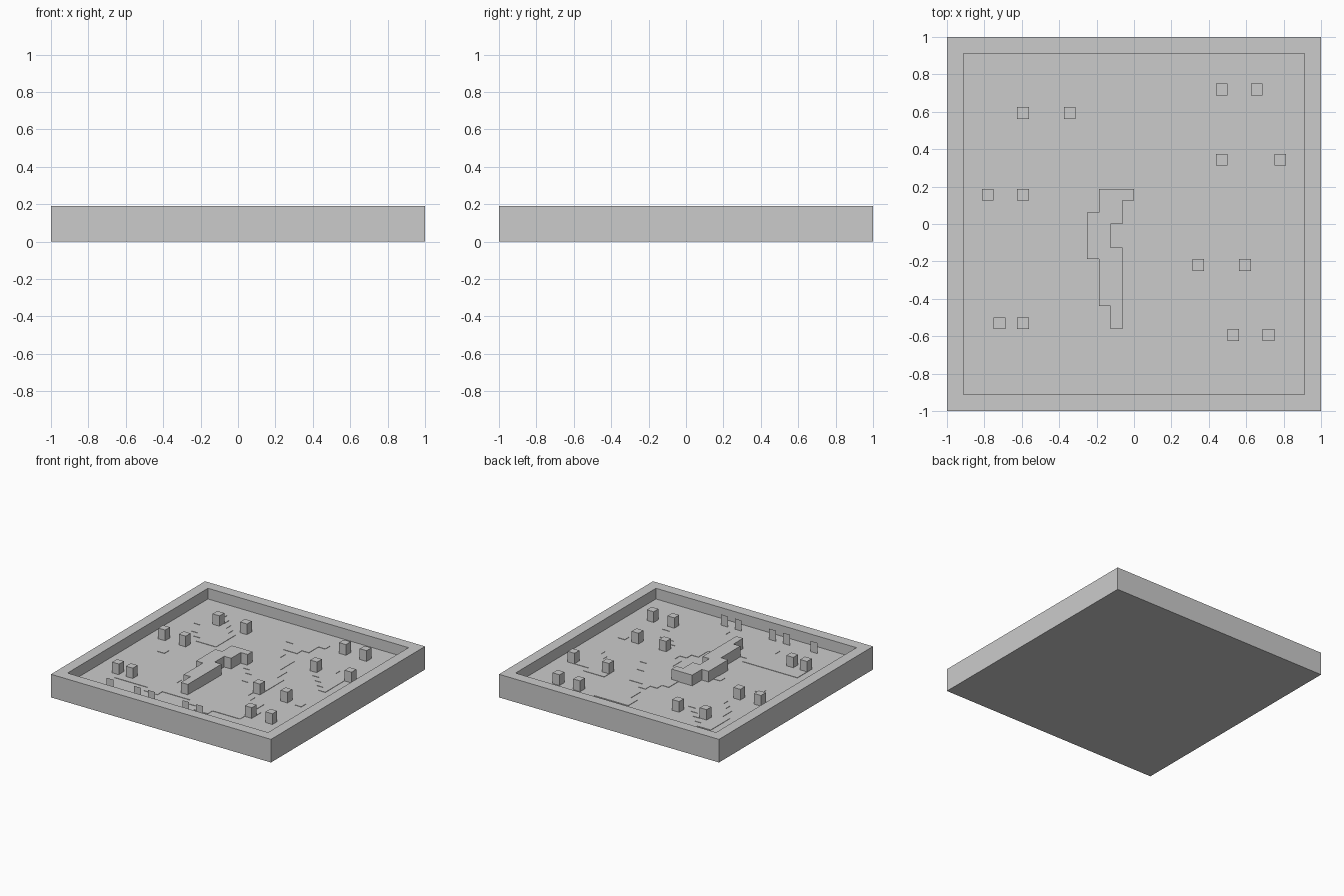
import bpy, bmesh
from mathutils import Vector, noise

if "Cube" in bpy.data.objects:
    bpy.data.objects.remove(bpy.data.objects["Cube"])

C = 1 / 16            # grid cell
RIM, FLOOR = 0.19, 0.102


def finish(bm, name):
    bmesh.ops.recalc_face_normals(bm, faces=bm.faces)
    me = bpy.data.meshes.new(name)
    bm.to_mesh(me)
    bm.free()
    ob = bpy.data.objects.new(name, me)
    bpy.context.collection.objects.link(ob)
    return ob


def prism(name, pts, z0, z1):
    """Extrude a flat outline from z0 up to z1, leaving the base open."""
    bm = bmesh.new()
    f = bm.faces.new([bm.verts.new((x, y, z0)) for x, y in pts])
    ext = bmesh.ops.extrude_face_region(bm, geom=[f], use_keep_orig=False)
    for v in ext["geom"]:
        if isinstance(v, bmesh.types.BMVert):
            v.co.z = z1
    return finish(bm, name)


def rect(x0, y0, x1, y1):
    return [(x0, y0), (x1, y0), (x1, y1), (x0, y1)]


# tray: block with its top inset and pushed down to the floor
bm = bmesh.new()
bmesh.ops.create_cube(bm, size=2)
for v in bm.verts:
    v.co.z = RIM if v.co.z > 0 else 0
top = max(bm.faces, key=lambda f: f.calc_center_median().z)
bmesh.ops.inset_region(bm, faces=[top], thickness=2 * C)
inner = bmesh.ops.extrude_face_region(bm, geom=[top], use_keep_orig=False)
for v in inner["geom"]:
    if isinstance(v, bmesh.types.BMVert):
        v.co.z = FLOOR
if top.is_valid:
    bmesh.ops.delete(bm, geom=[top], context='FACES')
finish(bm, "tray")

# square posts, by cell index from the centre
posts = [(-10, 9), (-6, 9), (7, 11), (10, 11), (7, 5), (12, 5), (-13, 2),
         (-10, 2), (5, -4), (9, -4), (-12, -9), (-10, -9), (8, -10), (11, -10)]
for i, j in posts:
    prism("post", rect(i * C, j * C, (i + 1) * C, (j + 1) * C), FLOOR, RIM)

# stepped central wall
wall = [(-3, 3), (0, 3), (0, 2), (-1, 2), (-1, 0), (-2, 0), (-2, -2), (-1, -2),
        (-1, -9), (-2, -9), (-2, -7), (-3, -7), (-3, -3), (-4, -3), (-4, 1), (-3, 1)]
prism("central_wall", [(x * C, y * C) for x, y in wall], FLOOR, RIM)

# thin upright panels along the front
for i in (-10, -6, -4, 1, 3):
    bm = bmesh.new()
    x0, x1, y = i * C, (i + 1) * C, -13 * C
    bm.faces.new([bm.verts.new(p) for p in
                  ((x0, y, FLOOR), (x1, y, FLOOR), (x1, y, RIM), (x0, y, RIM))])
    finish(bm, "front_panel")

# very shallow stepped patches on the floor
bm = bmesh.new()
for i in range(-12, 12):
    for j in range(-12, 12):
        if noise.noise(Vector((i * 0.17, j * 0.17, 3.0))) > 0.08:
            r = rect(i * C, j * C, (i + 1) * C, (j + 1) * C)
            bm.faces.new([bm.verts.new((x, y, FLOOR)) for x, y in r])
bmesh.ops.remove_doubles(bm, verts=bm.verts, dist=1e-4)
ext = bmesh.ops.extrude_face_region(bm, geom=bm.faces[:], use_keep_orig=False)
for v in ext["geom"]:
    if isinstance(v, bmesh.types.BMVert):
        v.co.z = FLOOR + 0.003
finish(bm, "floor_patches")
